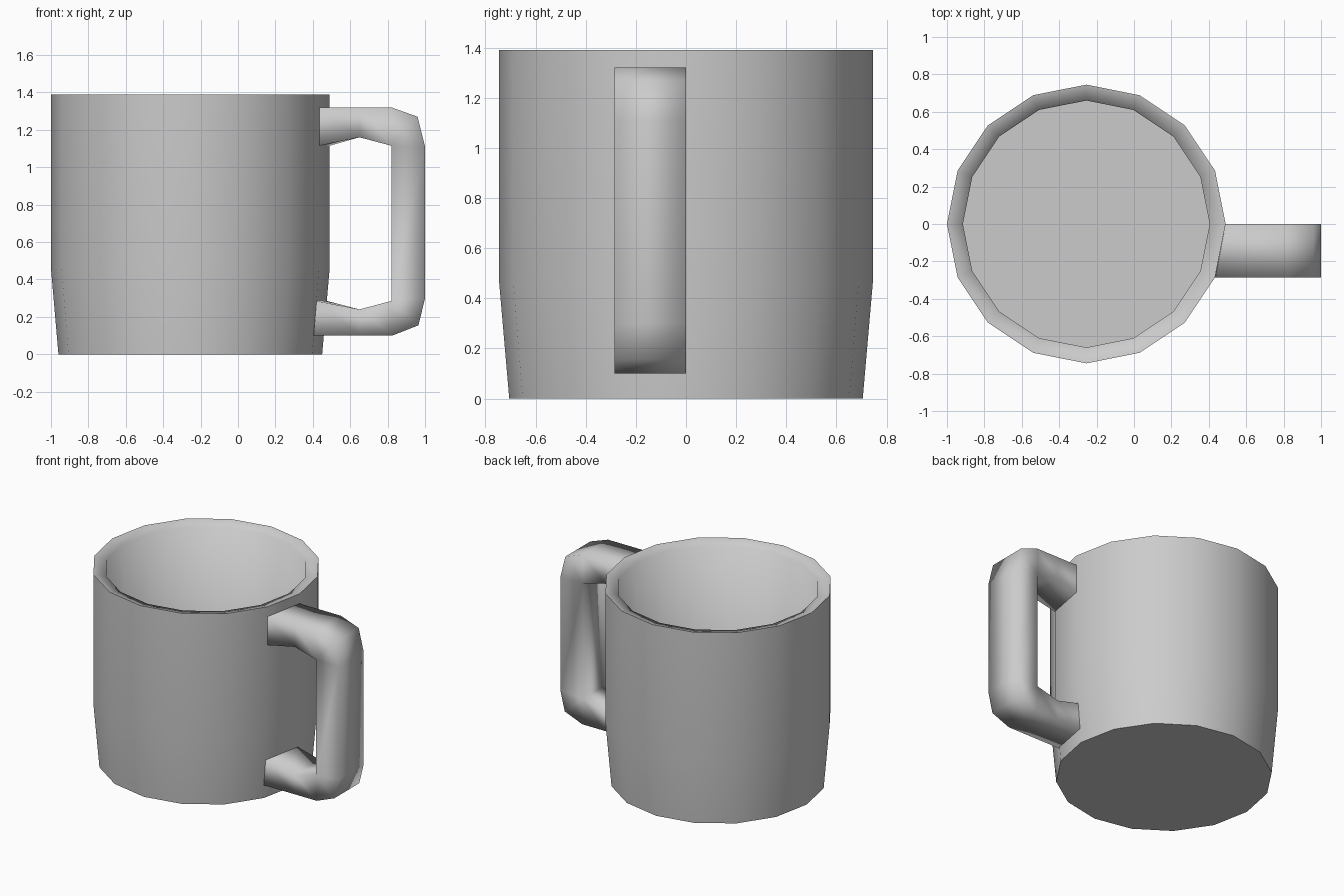
import bpy, bmesh, math

if "Cube" in bpy.data.objects:
    bpy.data.objects.remove(bpy.data.objects["Cube"])

CX, SIDES, WIDTH = -0.255, 16, 0.285   # cup axis, facets, one facet's width


def finish(bm, name):
    bmesh.ops.remove_doubles(bm, verts=bm.verts, dist=0.0005)
    bmesh.ops.recalc_face_normals(bm, faces=bm.faces)
    mesh = bpy.data.meshes.new(name)
    bm.to_mesh(mesh)
    bm.free()
    obj = bpy.data.objects.new(name, mesh)
    bpy.context.collection.objects.link(obj)
    return obj


def bridge(bm, loop_a, loop_b):
    n = len(loop_a)
    faces = []
    for i in range(n):
        j = (i + 1) % n
        verts = list(dict.fromkeys((loop_a[i], loop_a[j], loop_b[j], loop_b[i])))
        faces.append(bm.faces.new(verts))
        faces[-1].smooth = True
    return faces


# Cup: revolved profile (radius, z, sharp edge), outside bottom to inside floor
profile = [(0.705, 0.0, True), (0.745, 0.46, False), (0.745, 1.39, True),
           (0.66, 1.37, False), (0.66, 0.08, True)]
bm = bmesh.new()
rings = []
for r, z, sharp in profile:
    ring = [bm.verts.new((CX + r * math.cos(2 * math.pi * i / SIDES),
                          r * math.sin(2 * math.pi * i / SIDES), z))
            for i in range(SIDES)]
    rings.append(ring)
for a, b in zip(rings, rings[1:]):
    bridge(bm, a, b)
bm.faces.new(rings[0])
bm.faces.new(rings[-1])
for ring, (r, z, sharp) in zip(rings, profile):
    for i in range(SIDES):
        edge = bm.edges.get((ring[i], ring[(i + 1) % SIDES]))
        edge.smooth = not sharp
finish(bm, "cup")

# Handle: rectangular section swept from one cup facet, (outer, inner) x-z pairs
stations = [((0.49, 1.32), (0.49, 1.115)),
            ((0.65, 1.32), (0.65, 1.16)),
            ((0.82, 1.32), (0.82, 1.115)),
            ((0.96, 1.27), (0.82, 1.115)),
            ((1.00, 1.11), (0.82, 1.115)),
            ((1.00, 0.30), (0.82, 0.285)),
            ((0.965, 0.155), (0.82, 0.285)),
            ((0.825, 0.10), (0.82, 0.285)),
            ((0.65, 0.10), (0.65, 0.24)),
            ((0.459, 0.10), (0.475, 0.285))]
bm = bmesh.new()
loops, cache = [], {}


def vert(x, y, z):
    key = (round(x, 4), y, z)
    if key not in cache:
        cache[key] = bm.verts.new((x, y, z))
    return cache[key]


for k, (outer, inner) in enumerate(stations):
    # the ends follow the slant of the facet they grow from
    slant = 0.055 if k in (0, len(stations) - 1) else 0.0
    loops.append([vert(outer[0], 0, outer[1]),
                  vert(outer[0] - slant, -WIDTH, outer[1]),
                  vert(inner[0] - slant, -WIDTH, inner[1]),
                  vert(inner[0], 0, inner[1])])
for a, b in zip(loops, loops[1:]):
    for i in range(4):
        j = (i + 1) % 4
        verts = list(dict.fromkeys((a[i], a[j], b[j], b[i])))
        if len(verts) > 2:
            bm.faces.new(verts).smooth = True
finish(bm, "handle")
